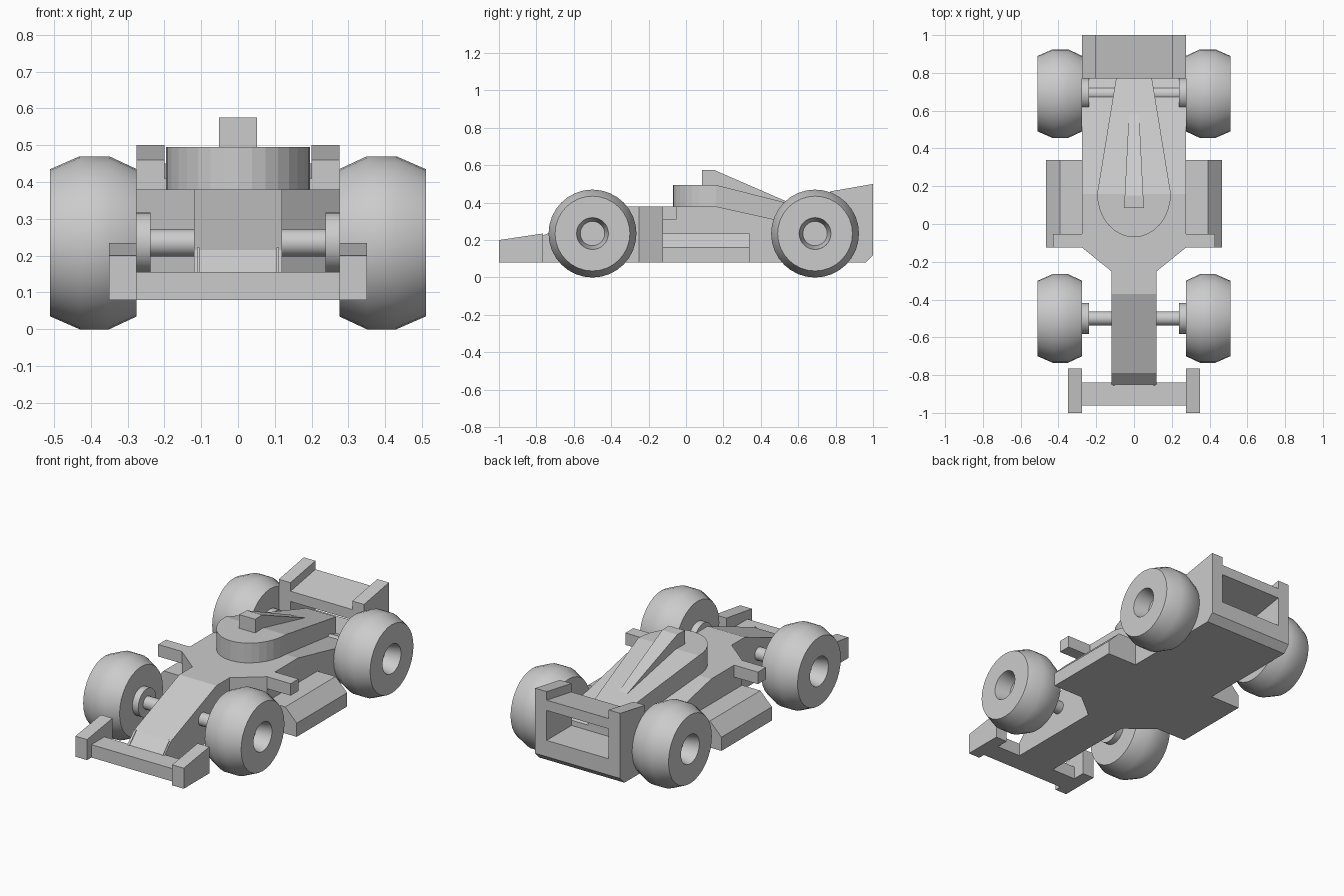
import bpy, bmesh
from math import cos, sin, pi, radians

cube = bpy.data.objects.get("Cube")
if cube:
    bpy.data.objects.remove(cube, do_unlink=True)

grey = bpy.data.materials.new("light_grey")
grey.use_nodes = True
COLOUR = (0.6, 0.6, 0.6, 1)
grey.diffuse_color = COLOUR
bsdf = next(n for n in grey.node_tree.nodes if n.type == 'BSDF_PRINCIPLED')
bsdf.inputs["Base Color"].default_value = COLOUR


def finish(name, bm, smooth=False):
    bmesh.ops.remove_doubles(bm, verts=bm.verts, dist=1e-5)
    bmesh.ops.recalc_face_normals(bm, faces=bm.faces)
    mesh = bpy.data.meshes.new(name)
    bm.to_mesh(mesh)
    bm.free()
    mesh.materials.append(grey)
    if smooth:
        mesh.shade_smooth()
        mesh.set_sharp_from_angle(angle=radians(32))
    obj = bpy.data.objects.new(name, mesh)
    bpy.context.collection.objects.link(obj)
    return obj


def bridge(bm, rings):
    """Join successive closed rings of vertices with quads."""
    for a, b in zip(rings, rings[1:]):
        n = len(a)
        for i in range(n):
            j = (i + 1) % n
            bm.faces.new((a[i], a[j], b[j], b[i]))


def loft(name, stations):
    """Symmetric body from stations (y, half width, bottom, top)."""
    bm = bmesh.new()
    rings = [[bm.verts.new(p) for p in
              ((-w, y, lo), (w, y, lo), (w, y, hi), (-w, y, hi))]
             for y, w, lo, hi in stations]
    bridge(bm, rings)
    bm.faces.new(rings[0])
    bm.faces.new(rings[-1])
    return finish(name, bm)


def prism(name, outline, x0, x1):
    """Extrude a (y, z) outline from x0 to x1."""
    bm = bmesh.new()
    rings = [[bm.verts.new((x, y, z)) for y, z in outline] for x in (x0, x1)]
    bridge(bm, rings)
    bm.faces.new(rings[0])
    bm.faces.new(rings[1])
    return finish(name, bm)


def box(name, x0, x1, y0, y1, z0, z1):
    return prism(name, [(y0, z0), (y1, z0), (y1, z1), (y0, z1)], x0, x1)


def wheel(name, s, y, sides=32):
    """Lathe tyre, dished rim, hub and axle about the x axis."""
    profile = [(.42, .065), (.51, .085), (.51, .2), (.43, .235), (.35, .235),
               (.275, .2), (.275, .082), (.237, .082), (.237, .037), (.1, .037)]
    bm = bmesh.new()
    rings = [[bm.verts.new((s * x, y + r * cos(2 * pi * i / sides),
                            .235 + r * sin(2 * pi * i / sides)))
              for i in range(sides)] for x, r in profile]
    bridge(bm, rings)
    bm.faces.new(rings[0])
    bm.faces.new(rings[-1])
    return finish(name, bm, smooth=True)


# Main hull: nose, shoulders, sloping tail and rear floor
loft("hull", [(-.85, .12, .08, .155), (-.79, .12, .08, .215),
              (-.37, .12, .08, .38), (-.25, .12, .08, .38),
              (-.125, .275, .08, .38), (.16, .275, .08, .38),
              (.77, .275, .08, .245), (.771, .275, .08, .215),
              (.96, .275, .08, .215), (1, .275, .12, .215)])

# Engine cover: rounded front, flat top, tapering and falling to the tail
bm = bmesh.new()
plan = [(.195 * cos(pi * i / 16), .16 - .23 * sin(pi * i / 16))
        for i in range(17)]
low = [bm.verts.new((x, y, .3)) for x, y in plan]
top = [bm.verts.new((x, y, .495)) for x, y in plan]
tail_low = [bm.verts.new((x, .77, .2)) for x in (-.095, .095)]
tail_top = [bm.verts.new((x, .77, .34)) for x in (-.095, .095)]
for i in range(16):
    bm.faces.new((low[i], low[i + 1], top[i + 1], top[i]))
bm.faces.new(top)
bm.faces.new((top[0], top[-1], *tail_top))
bm.faces.new(low)
bm.faces.new((low[0], low[-1], *tail_low))
bm.faces.new((low[0], top[0], tail_top[1], tail_low[1]))
bm.faces.new((low[-1], top[-1], tail_top[0], tail_low[0]))
bm.faces.new((*tail_low, tail_top[1], tail_top[0]))
finish("engine_cover", bm)

# Air intake tapering back into the cover
loft("air_intake", [(.085, .052, .45, .575), (.15, .049, .45, .575),
                    (.585, .027, .35, .386)])

# Front and rear wings
box("front_wing", -.28, .28, -.96, -.84, .08, .155)
prism("rear_wing", [(.77, .35), (1, .39), (1, .45), (.77, .41)], -.205, .205)

for side, s in (("left", 1), ("right", -1)):
    prism(side + "_front_endplate",
          [(-1, .08), (-.765, .08), (-.765, .235), (-1, .2)], s * .275, s * .35)
    prism(side + "_rear_endplate",
          [(.77, .1), (.96, .08), (1, .12), (1, .5), (.77, .46)],
          s * .2, s * .275)
    # Small fins at the nose tip
    prism(side + "_nose_fin", [(-.86, .15), (-.79, .15), (-.79, .222)],
          s * .104, s * .112)
    box(side + "_mirror", s * .2, s * .428, -.125, -.052, .31, .38)
    wheel(side + "_front_wheel", s, -.5)
    wheel(side + "_rear_wheel", s, .69)

    # Side pod with a sloped outer shoulder
    bm = bmesh.new()
    section = [(.2, .08), (.467, .08), (.467, .16), (.393, .235), (.2, .235)]
    ends = [[bm.verts.new((s * x, y, z)) for x, z in section]
            for y in (-.125, .34)]
    bridge(bm, ends)
    bm.faces.new(ends[0])
    bm.faces.new(ends[1])
    finish(side + "_side_pod", bm)
